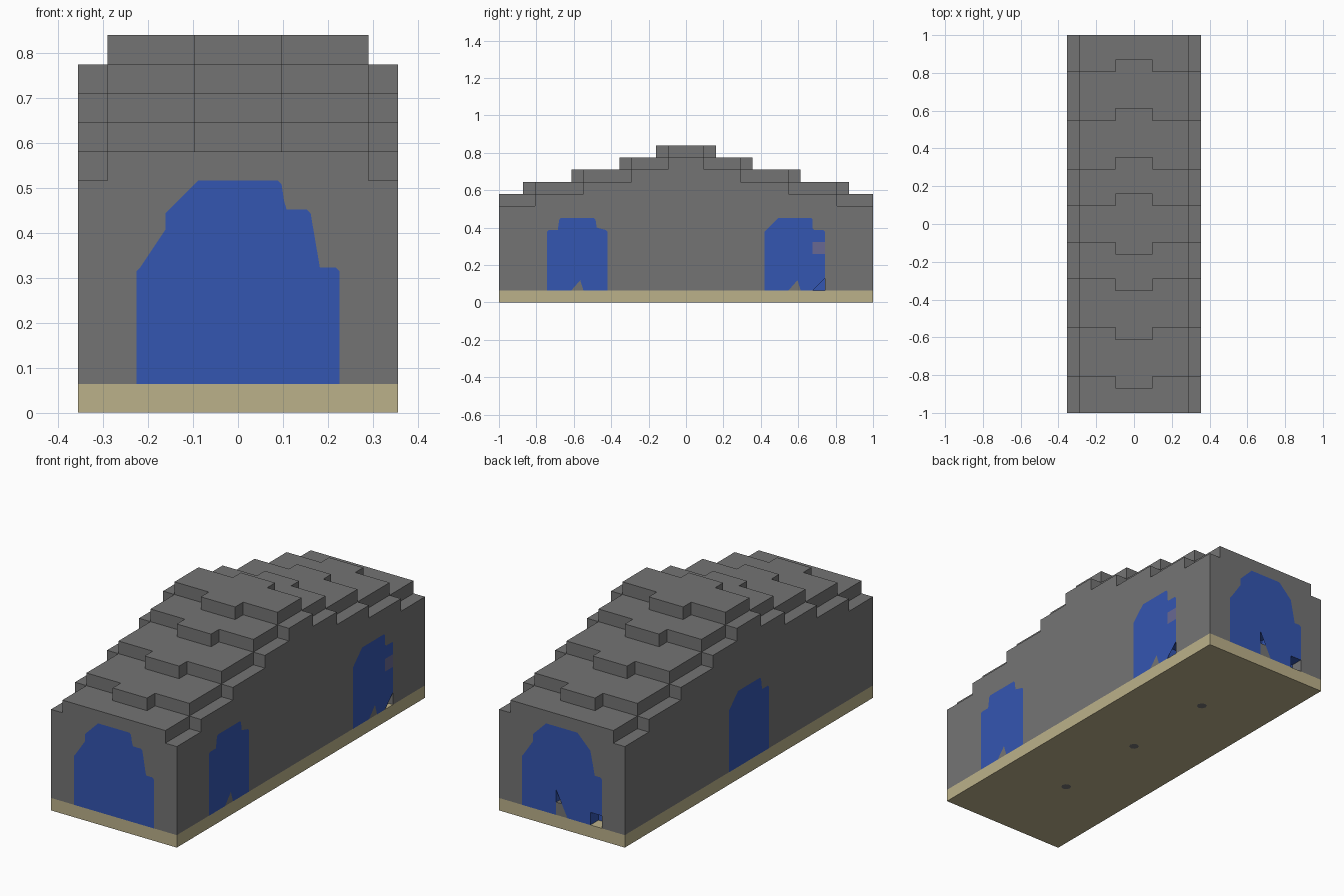
import bpy
import bmesh
from math import pi
from mathutils import Matrix, Vector

U = 2 / 31            # edge of one block
HALF_X, HALF_Y = 5, 15  # block columns on each side of the centre

cube = bpy.data.objects.get("Cube")
if cube:
    bpy.data.objects.remove(cube, do_unlink=True)


def material(name, rgb):
    mat = bpy.data.materials.new(name)
    mat.use_nodes = True
    mat.diffuse_color = (*rgb, 1)
    mat.node_tree.nodes["Principled BSDF"].inputs["Base Color"].default_value = (*rgb, 1)
    return mat


GREY = material("stone grey", (0.175, 0.175, 0.175))
BLUE = material("window blue", (0.034, 0.092, 0.44))
TAN = material("base tan", (0.50, 0.44, 0.255))
SLATE = material("faded slate", (0.14, 0.14, 0.29))


def finish(name, bm, mats):
    mesh = bpy.data.meshes.new(name)
    bm.to_mesh(mesh)
    bm.free()
    for mat in mats:
        mesh.materials.append(mat)
    obj = bpy.data.objects.new(name, mesh)
    bpy.context.collection.objects.link(obj)
    return obj


# Stepped body: block heights by column, with three missing blocks
def height(i, j):
    reach = 1 if abs(i) <= 1 else 0
    top = 13 - sum(abs(j) > step + reach for step in (1, 4, 8, 12))
    return top - (abs(i) == HALF_X)


HOLES = {(5, 11, 1), (0, 15, 2), (-3, 15, 1)}


def solid(i, j, k):
    inside = abs(i) <= HALF_X and abs(j) <= HALF_Y
    return inside and 1 <= k < height(i, j) and (i, j, k) not in HOLES


def build_body():
    bm = bmesh.new()
    verts = {}

    def vert(p):
        key = tuple(round(c * 2) for c in p)
        if key not in verts:
            verts[key] = bm.verts.new(Vector(p) * U)
        return verts[key]

    for i in range(-HALF_X, HALF_X + 1):
        for j in range(-HALF_Y, HALF_Y + 1):
            for k in range(1, height(i, j)):
                if not solid(i, j, k):
                    continue
                centre = Vector((i, j, k + 0.5))
                for axis in range(3):
                    for sign in (-1, 1):
                        n = Vector((0, 0, 0))
                        n[axis] = sign
                        other = (i + int(n.x), j + int(n.y), k + int(n.z))
                        if solid(*other) or other[2] < 1:
                            continue
                        a = Vector((0, 0, 0))
                        a[(axis + 1) % 3] = 0.5
                        b = n.cross(a)
                        mid = centre + n / 2
                        face = bm.faces.new([vert(mid + c) for c in (-a - b, a - b, a + b, b - a)])
                        # Blue lining in the missing blocks, except floors and outer wall blocks
                        wall_block = (i, j, k) in {(5, 12, 1), (-4, 15, 1)}
                        face.material_index = int(other in HOLES and n.z < 0.5 and not wall_block)
    bmesh.ops.dissolve_limit(bm, angle_limit=0.01, verts=bm.verts, edges=bm.edges,
                             delimit={'MATERIAL'})
    return finish("stepped_body", bm, [GREY, BLUE])


# Window outline: stepped top, door notch, optional side notches one block wide
def outline(steps, door, notches):
    w = steps[0][0]
    right, sharp = [], set()
    for low, high in notches:
        right += [(w, low), (w - 1, low), (w - 1, high), (w, high)]
        sharp |= set(right)
    if notches and notches[0][0] == 1:
        right = right[1:]
    else:
        right = [(w, 1)] + right
    left = [(-w, 1)]
    prev = None
    for half, top in steps:
        for side, s in ((right, 1), (left, -1)):
            if prev is not None:
                side.append((s * half, prev))
            side.append((s * half, top))
        prev = top
    arch = [(-0.5, 1), (-0.5, door), (0.5, door), (0.5, 1)]
    if door > 2:
        sharp |= set(arch)
    return right + left[::-1] + arch, sharp


def chamfered(points, sharp, size=0.13):
    result = []
    for n, p in enumerate(points):
        if p in sharp or p[1] == 1:
            result.append(Vector(p))
            continue
        for q in (points[n - 1], points[(n + 1) % len(points)]):
            result.append(Vector(p) + (Vector(q) - Vector(p)).normalized() * size)
    return result


def plate(name, points, quarter_turns, dist, shift, mat, lift=0.012):
    bm = bmesh.new()
    bm.faces.new([bm.verts.new(Vector((p[0] + shift, -dist - lift, p[1])) * U) for p in points])
    bm.transform(Matrix.Rotation(quarter_turns * pi / 2, 4, 'Z'))
    bmesh.ops.triangulate(bm, faces=bm.faces)
    return finish(name, bm, [mat])


def window(name, turns, dist, shift, steps, door=2, notches=()):
    plate(name, chamfered(*outline(steps, door, notches)), turns, dist, shift, BLUE)


build_body()

END_STEPS = [(3.5, 5), (2.5, 7), (1.5, 8)]
SIDE_STEPS = [(2.5, 6), (1.5, 7)]
window("front_window", 0, 15.5, 0, END_STEPS)
window("back_window", 2, 15.5, 0, END_STEPS, 3, [(1, 2)])
window("left_front_window", 1, 5.5, -9, SIDE_STEPS)
window("left_back_window", 1, 5.5, 9, SIDE_STEPS, 2, [(1, 2), (4, 5)])
window("right_window", 3, 5.5, 0, SIDE_STEPS)
plate("faded_block", [(1.5, 4), (2.5, 4), (2.5, 5), (1.5, 5)], 1, 5.5, 9, SLATE)

# Base slab
bm = bmesh.new()
bmesh.ops.create_cube(bm, size=1)
bmesh.ops.scale(bm, vec=(11 * U, 31 * U, U - 0.001), verts=bm.verts)
bmesh.ops.translate(bm, vec=(0, 0, (U + 0.001) / 2), verts=bm.verts)
finish("base_slab", bm, [TAN])

# Round spots under the base
bm = bmesh.new()
for y in (-8, 0, 8):
    bmesh.ops.create_circle(bm, cap_ends=True, segments=8, radius=0.38 * U,
                            matrix=Matrix.Translation((0, y * U, 0)) @ Matrix.Rotation(pi, 4, 'X'))
finish("underside_spots", bm, [GREY])
